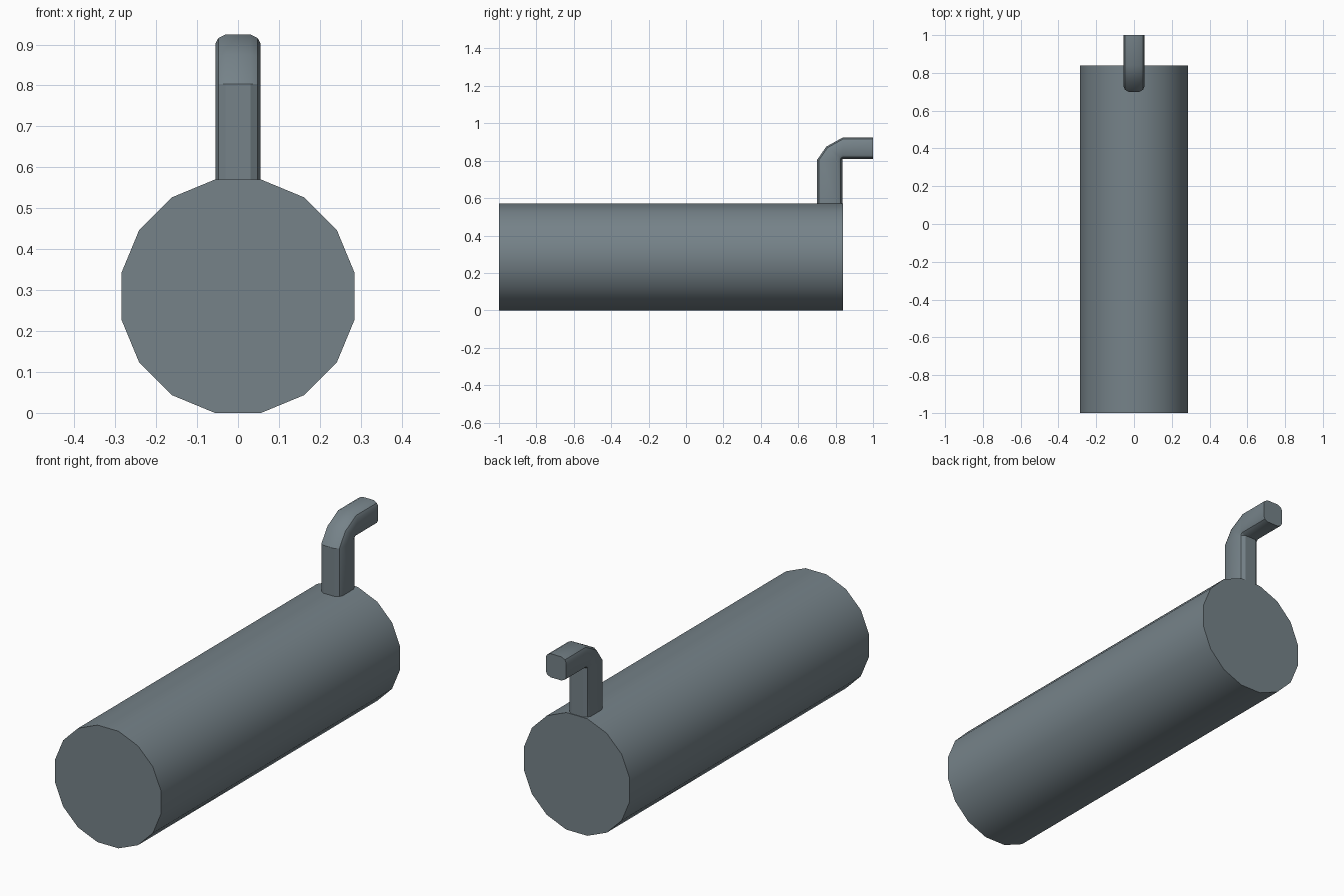
import bpy, bmesh, math
from mathutils import Matrix

if "Cube" in bpy.data.objects:
    bpy.data.objects.remove(bpy.data.objects["Cube"])

metal = bpy.data.materials.new("blue_grey_metal")
metal.diffuse_color = (0.18, 0.225, 0.25, 1)
metal.use_nodes = True
metal.node_tree.nodes["Principled BSDF"].inputs["Base Color"].default_value = metal.diffuse_color


def finish(name, bm):
    """Turn a bmesh into a smooth-by-angle object."""
    bmesh.ops.remove_doubles(bm, verts=bm.verts, dist=0.0005)
    bmesh.ops.recalc_face_normals(bm, faces=bm.faces)
    mesh = bpy.data.meshes.new(name)
    bm.to_mesh(mesh)
    bm.free()
    mesh.materials.append(metal)
    ob = bpy.data.objects.new(name, mesh)
    bpy.context.collection.objects.link(ob)
    bpy.ops.object.select_all(action='DESELECT')
    bpy.context.view_layer.objects.active = ob
    ob.select_set(True)
    bpy.ops.object.shade_smooth_by_angle(angle=math.radians(30))


# Muffler body: 16-sided drum lying along y, resting on a flat side
SIDES, APOTHEM, Y0, Y1 = 16, 0.285, -1.0, 0.84
radius = APOTHEM / math.cos(math.pi / SIDES)
bm = bmesh.new()
rings = []
for y in (Y0, Y1):
    ring = []
    for i in range(SIDES):
        a = (i + 0.5) * 2 * math.pi / SIDES
        ring.append(bm.verts.new((radius * math.cos(a), y, APOTHEM + radius * math.sin(a))))
    rings.append(ring)
for i in range(SIDES):
    j = (i + 1) % SIDES
    bm.faces.new((rings[0][i], rings[0][j], rings[1][j], rings[1][i]))
for ring in rings:
    bm.faces.new(ring)
finish("drum_body", bm)

# Outlet pipe: rounded section (x, 0 = inner side .. 1 = outer side) swept round an elbow
half = [(0.03, 0), (0.048, 0.08), (0.055, 0.2), (0.055, 0.8), (0.048, 0.92), (0.03, 1)]
section = half + [(-x, t) for x, t in reversed(half)]
# stations: inner (y, z), outer (y, z)
stations = [((0.837, 0.55), (0.70, 0.55)),
            ((0.837, 0.81), (0.70, 0.803)),
            ((0.837, 0.81), (0.75, 0.875)),
            ((0.837, 0.81), (0.84, 0.925)),
            ((1.0, 0.81), (1.0, 0.925))]
bm = bmesh.new()
rings = []
for (yi, zi), (yo, zo) in stations:
    rings.append([bm.verts.new((x, yi + (yo - yi) * t, zi + (zo - zi) * t)) for x, t in section])
n = len(section)
for a, b in zip(rings, rings[1:]):
    for i in range(n):
        j = (i + 1) % n
        bm.faces.new((a[i], a[j], b[j], b[i]))
bm.faces.new(rings[0])
bm.faces.new(rings[-1])
finish("outlet_pipe", bm)
